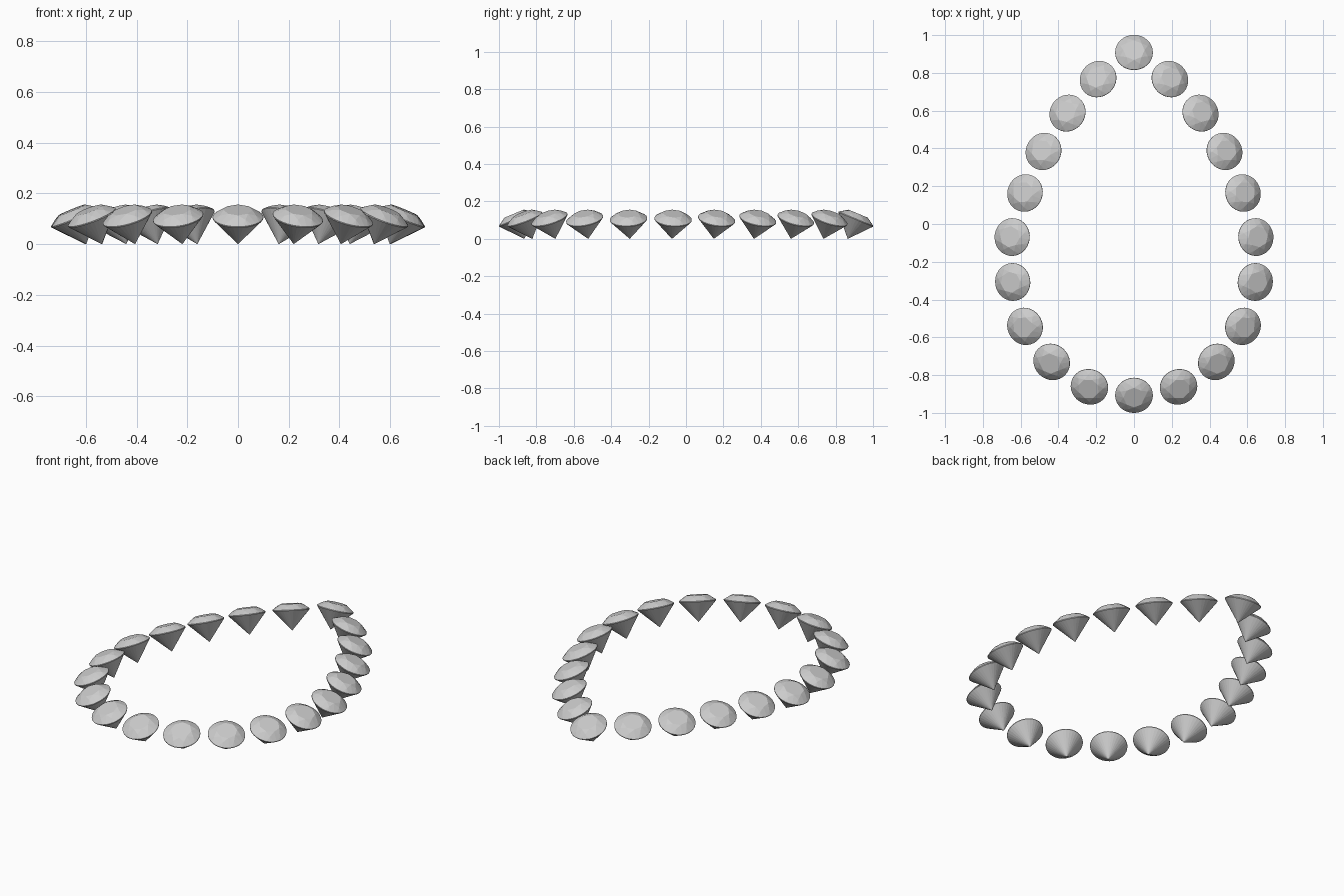
import bpy, bmesh, math
from mathutils import Vector, Matrix

if "Cube" in bpy.data.objects:
    bpy.data.objects.remove(bpy.data.objects["Cube"])

R, DEPTH, CROWN, TILT = 0.1, 0.114, 0.032, math.radians(22.5)


def ring(n, r, z, offset=0.0):
    return [Vector((r * math.cos(offset + math.tau * i / n),
                    r * math.sin(offset + math.tau * i / n), z)) for i in range(n)]


# Brilliant-cut stone: table, star tips, girdle and pointed pavilion, hulled into facets
def gem_mesh():
    bm = bmesh.new()
    pts = ring(8, 0.056, CROWN) + ring(8, 0.078, 0.0195, math.pi / 8)
    pts += ring(32, R, 0.002) + ring(32, R, -0.002)
    pts.append(Vector((0, 0, -DEPTH)))
    for p in pts:
        bm.verts.new(p)
    bmesh.ops.convex_hull(bm, input=bm.verts[:])
    bmesh.ops.dissolve_limit(bm, angle_limit=0.01, verts=bm.verts[:], edges=bm.edges[:])
    bmesh.ops.recalc_face_normals(bm, faces=bm.faces[:])
    me = bpy.data.meshes.new("gem")
    bm.to_mesh(me)
    bm.free()
    return me


# Pear-shaped loop of stone centres: right half from tip to base, then mirrored
half = [(0, 0.908), (0.19, 0.767), (0.352, 0.587), (0.479, 0.384), (0.577, 0.164),
        (0.645, -0.069), (0.642, -0.307), (0.577, -0.542), (0.436, -0.73),
        (0.236, -0.862), (0, -0.907)]
loop = half + [(-x, y) for x, y in half[-2:0:-1]]

# Stones lean outward, perpendicular to the loop
mesh = gem_mesh()
n = len(loop)
for i, (x, y) in enumerate(loop):
    a, b = Vector(loop[i - 1]), Vector(loop[(i + 1) % n])
    t = (b - a).normalized()
    heading = math.atan2(t.x, -t.y)
    gem = bpy.data.objects.new(f"gem_{i + 1:02d}", mesh)
    gem.matrix_world = (Matrix.Translation((x, y, DEPTH * math.cos(TILT)))
                        @ Matrix.Rotation(heading, 4, 'Z')
                        @ Matrix.Rotation(TILT, 4, 'Y'))
    bpy.context.collection.objects.link(gem)
